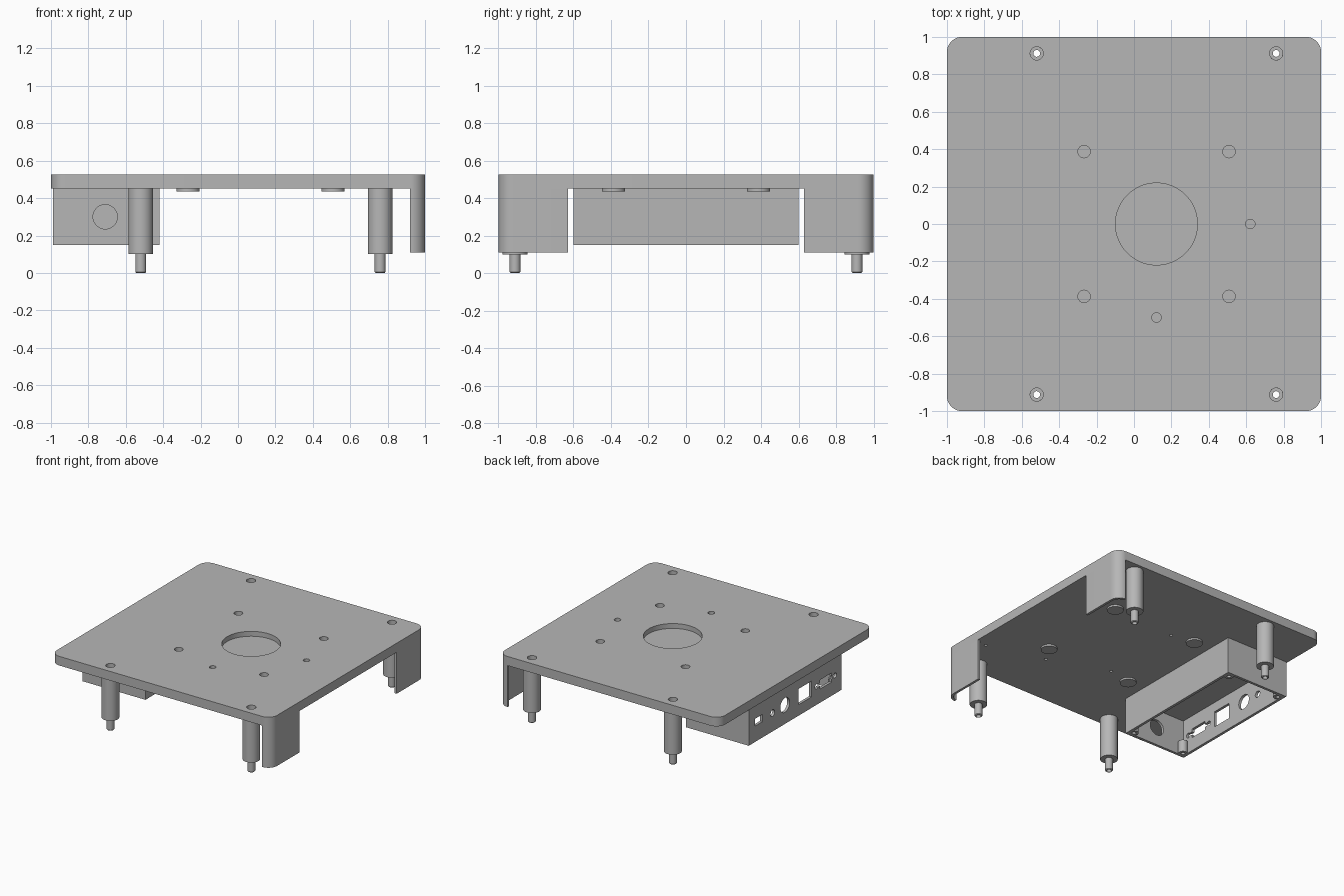
import bpy, bmesh
from math import sin, cos, pi, radians
from mathutils import Matrix, Vector

cube = bpy.data.objects.get("Cube")
if cube:
    bpy.data.objects.remove(cube, do_unlink=True)

grey = bpy.data.materials.new("plain grey")
grey.use_nodes = True
COLOUR = (0.47, 0.47, 0.47, 1)
grey.diffuse_color = COLOUR
grey.node_tree.nodes["Principled BSDF"].inputs["Base Color"].default_value = COLOUR

TOP, UNDER = 0.525, 0.45
CORNER = 0.08


def finish(name, bm):
    bmesh.ops.recalc_face_normals(bm, faces=bm.faces)
    mesh = bpy.data.meshes.new(name)
    bm.to_mesh(mesh)
    bm.free()
    mesh.materials.append(grey)
    ob = bpy.data.objects.new(name, mesh)
    bpy.context.collection.objects.link(ob)
    return ob


def prism(name, outline, z0, z1):
    bm = bmesh.new()
    face = bm.faces.new([bm.verts.new((x, y, z0)) for x, y in outline])
    geom = bmesh.ops.extrude_face_region(bm, geom=[face])["geom"]
    verts = [v for v in geom if isinstance(v, bmesh.types.BMVert)]
    bmesh.ops.translate(bm, verts=verts, vec=(0, 0, z1 - z0))
    return finish(name, bm)


def arc(cx, cy, r, a0, a1, n=12):
    return [(cx + r * cos(radians(a0 + (a1 - a0) * i / n)),
             cy + r * sin(radians(a0 + (a1 - a0) * i / n))) for i in range(n + 1)]


def block(name, lo, hi):
    return prism(name, [(lo[0], lo[1]), (hi[0], lo[1]), (hi[0], hi[1]), (lo[0], hi[1])],
                 lo[2], hi[2])


def rod(name, centre, r, depth, axis="Z", sides=48):
    bm = bmesh.new()
    turn = {"Z": Matrix(), "X": Matrix.Rotation(pi / 2, 4, "Y"),
            "Y": Matrix.Rotation(pi / 2, 4, "X")}[axis]
    bmesh.ops.create_cone(bm, cap_ends=True, segments=sides, radius1=r, radius2=r,
                          depth=depth, matrix=Matrix.Translation(Vector(centre)) @ turn)
    return finish(name, bm)


def drill(x, y, r, z0, z1):
    return rod("drill", (x, y, (z0 + z1) / 2), r, z1 - z0)


def lathe(name, profile, x, y, sides=40):
    bm = bmesh.new()
    rings = [[bm.verts.new((x + r * cos(2 * pi * i / sides), y + r * sin(2 * pi * i / sides), z))
              for i in range(sides)] for r, z in profile]
    for a, b in zip(rings, rings[1:] + rings[:1]):
        for i in range(sides):
            j = (i + 1) % sides
            bm.faces.new((a[i], a[j], b[j], b[i]))
    return finish(name, bm)


def cut(ob, cutters):
    bpy.context.view_layer.objects.active = ob
    for c in cutters:
        mod = ob.modifiers.new("cut", "BOOLEAN")
        mod.operation, mod.solver, mod.object = "DIFFERENCE", "EXACT", c
        bpy.ops.object.modifier_apply(modifier=mod.name)
        bpy.data.objects.remove(c, do_unlink=True)


parts = []

# Top plate with rounded corners
c = 1 - CORNER
plate = prism("top_plate", arc(c, c, CORNER, 0, 90) + arc(-c, c, CORNER, 90, 180)
              + arc(-c, -c, CORNER, 180, 270) + arc(c, -c, CORNER, 270, 360), UNDER, TOP)
posts = [(x, y) for x in (-0.52, 0.76) for y in (-0.912, 0.912)]
bosses = [(x, y) for x in (-0.267, 0.508) for y in (-0.387, 0.387)]
above, below = TOP + 0.05, UNDER - 0.05

# Shallow round recess, blind holes and screw holes in the plate
cutters = [rod("recess", (0.12, 0, 0.535), 0.219, 0.1, sides=96)]
cutters += [drill(x, y, 0.035, below, above) for x, y in posts]
cutters += [drill(x, y, 0.033, 0.465, above) for x, y in bosses]
cutters += [drill(x, y, 0.025, 0.48, above) for x, y in ((0.622, 0), (0.12, -0.5))]
cutters += [drill(x, s * y, 0.012, below, 0.47) for s in (-1, 1)
            for x, y in ((-0.07, 0.35), (0.42, 0.53), (0.9, 0.66))]
cut(plate, cutters)
parts.append(plate)

# Low round bosses under the plate
for i, (x, y) in enumerate(bosses):
    parts.append(rod(f"round_boss_{i + 1}", (x, y, 0.4425), 0.062, 0.015))

# Hollow standoff legs with thin pins
leg = [(0.018, 0.006), (0.02, 0), (0.024, 0), (0.029, 0.006), (0.029, 0.1), (0.066, 0.1),
       (0.066, UNDER), (0.035, UNDER), (0.035, 0.15), (0.018, 0.15)]
for i, (x, y) in enumerate(posts):
    parts.append(lathe(f"standoff_leg_{i + 1}", leg, x, y))

# Thin corner walls that wrap the rounded corners
WALL = 0.02
for side, s in (("front", -1), ("back", 1)):
    outline = ([(1, 0.63)] + arc(c, c, CORNER, 0, 90)
               + arc(c, c, CORNER - WALL, 90, 0) + [(1 - WALL, 0.63)])
    parts.append(prism(f"{side}_corner_wall", [(x, s * y) for x, y in outline], 0.11, UNDER))

# Connector housing, open underneath
X0, X1, Y, Z0 = -0.99, -0.42, 0.6, 0.15
housing = block("connector_housing", (X0, -Y, Z0), (X1, Y, UNDER))
t = 0.022


def port(y, z, w, h):
    return block("port", (X0 - 0.05, y - w / 2, z - h / 2), (X0 + 0.05, y + w / 2, z + h / 2))


def round_port(y, z, r):
    return rod("port", (X0, y, z), r, 0.1, "X", 32)


cut(housing, [
    block("cavity", (X0 + t, t - Y, Z0 - 0.1), (X1 - t, Y - t, UNDER + 0.1)),
    rod("cable_hole", (-0.71, -Y, 0.3), 0.065, 0.1, "Y"),
    port(0.47, 0.31, 0.1, 0.06),
    round_port(0.29, 0.3, 0.027),
    round_port(0.13, 0.305, 0.06),
    port(-0.13, 0.305, 0.17, 0.13),
    port(-0.4, 0.3, 0.15, 0.075),
    port(-0.4, 0.3, 0.21, 0.025),
    round_port(-0.28, 0.3, 0.02),
    round_port(-0.52, 0.3, 0.02)])
parts.append(housing)

# Hollow screw posts in the housing corners
tube = [(0.015, Z0), (0.036, Z0), (0.036, 0.25), (0.015, 0.25)]
for i, (x, y) in enumerate((x, y) for x in (X0 + 0.045, X1 - 0.045) for y in (0.045 - Y, Y - 0.045)):
    parts.append(lathe(f"screw_post_{i + 1}", tube, x, y, 24))

# Smooth round walls, keep edges sharp
bpy.ops.object.select_all(action="DESELECT")
for ob in parts:
    ob.select_set(True)
bpy.context.view_layer.objects.active = plate
bpy.ops.object.shade_smooth_by_angle(angle=radians(30))
